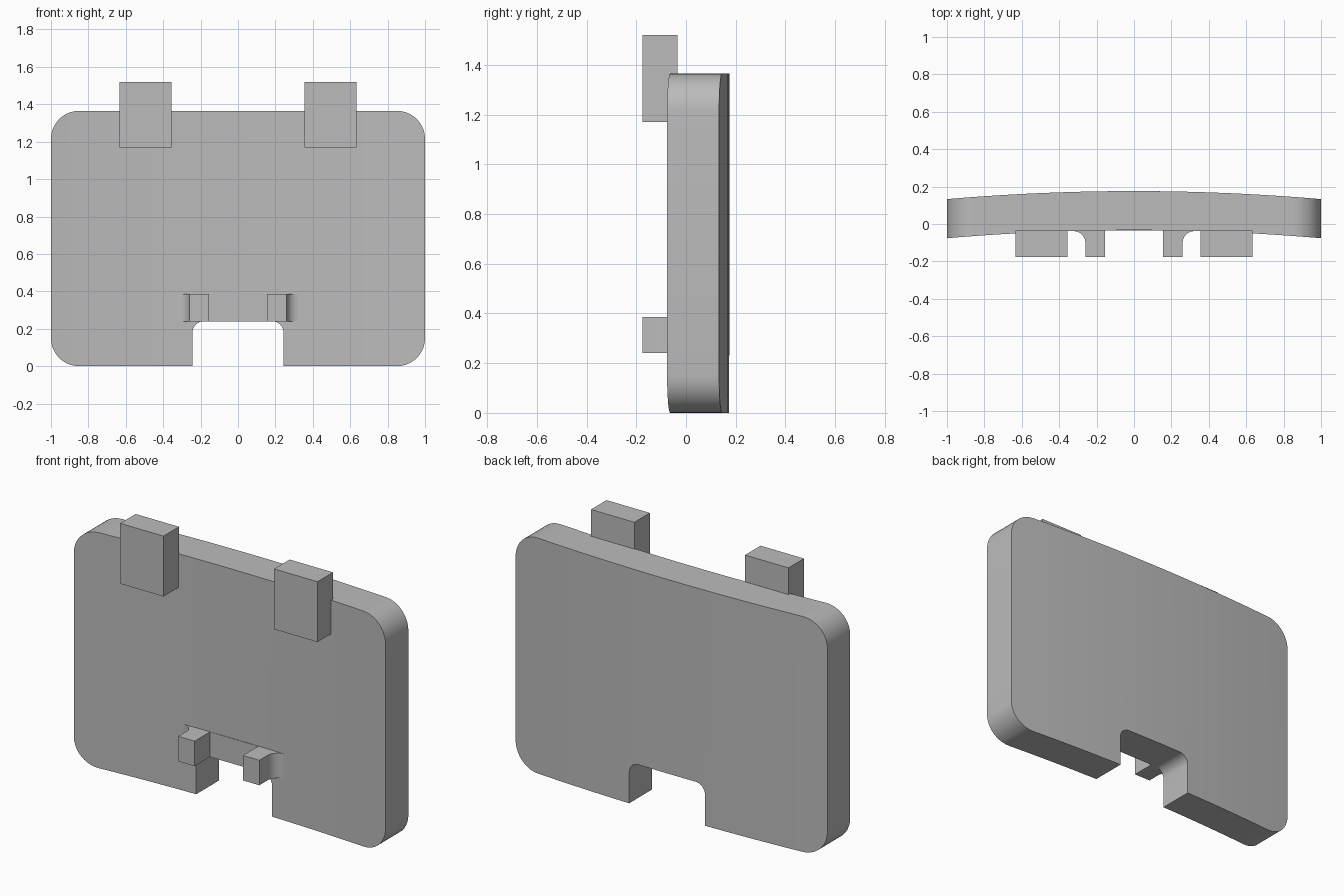
import bpy, bmesh
from math import radians, sin, cos, pi
from mathutils import Vector

if "Cube" in bpy.data.objects:
    bpy.data.objects.remove(bpy.data.objects["Cube"])

grey = bpy.data.materials.new("plain grey")
grey.use_nodes = True
colour = (0.5, 0.5, 0.5, 1)
grey.diffuse_color = colour
grey.node_tree.nodes["Principled BSDF"].inputs["Base Color"].default_value = colour


def arc(cx, cy, r, start, end, steps=8):
    angles = [radians(start + (end - start) * i / steps) for i in range(steps + 1)]
    return [(cx + r * cos(a), cy + r * sin(a)) for a in angles]


def mirrored(half):
    # Closed outline from its +x half
    return half + [(-x, v) for x, v in reversed(half)]


def finish(name, bm):
    bmesh.ops.recalc_face_normals(bm, faces=bm.faces)
    mesh = bpy.data.meshes.new(name)
    bm.to_mesh(mesh)
    bm.free()
    mesh.materials.append(grey)
    obj = bpy.data.objects.new(name, mesh)
    bpy.context.collection.objects.link(obj)
    bpy.ops.object.select_all(action='DESELECT')
    obj.select_set(True)
    bpy.context.view_layer.objects.active = obj
    bpy.ops.object.shade_smooth_by_angle(angle=radians(30))
    return obj


def extrude(bm, depth):
    new = bmesh.ops.extrude_face_region(bm, geom=bm.faces[:])["geom"]
    verts = [g for g in new if isinstance(g, bmesh.types.BMVert)]
    bmesh.ops.translate(bm, verts=verts, vec=depth)


def box(name, x0, x1, y0, y1, z0, z1):
    bm = bmesh.new()
    bmesh.ops.create_cube(bm, size=1)
    for v in bm.verts:
        v.co = ((x0 + x1) / 2 + v.co.x * (x1 - x0),
                (y0 + y1) / 2 + v.co.y * (y1 - y0),
                (z0 + z1) / 2 + v.co.z * (z1 - z0))
    return finish(name, bm)


# Curved plate with rounded corners and a notch in the lower edge
HEIGHT, CORNER, NOTCH, NOTCH_TOP, NOTCH_R = 1.365, 0.15, 0.243, 0.24, 0.06
FRONT, THICK, BOW = -0.033, 0.209, 0.043
half = arc(NOTCH - NOTCH_R, NOTCH_TOP - NOTCH_R, NOTCH_R, 90, 0)
half += [(NOTCH, 0)]
half += arc(1 - CORNER, CORNER, CORNER, -90, 0, 10)
half += arc(1 - CORNER, HEIGHT - CORNER, CORNER, 0, 90, 10)
bm = bmesh.new()
bm.faces.new([bm.verts.new((x, 0, z)) for x, z in mirrored(half)])
for i in range(-9, 10):
    bmesh.ops.bisect_plane(bm, geom=bm.verts[:] + bm.edges[:] + bm.faces[:],
                           plane_co=(i / 10, 0, 0), plane_no=(1, 0, 0))
extrude(bm, Vector((0, THICK, 0)))
for v in bm.verts:
    v.co.y += FRONT - BOW * v.co.x ** 2
finish("curved_plate", bm)

# Upper mounting blocks
for side, s in (("left", 1), ("right", -1)):
    xs = sorted((s * 0.355, s * 0.633))
    box("upper_block_" + side, *xs, -0.176, -0.034, 1.17, 1.52)

# Lower clip: two filleted prongs joined by a flush base
half = [(0.155, -0.036), (0.155, -0.176), (0.26, -0.176)]
half += arc(0.322, -0.1, 0.062, 180, 90)
half += [(0.322, -0.02)]
bm = bmesh.new()
bm.faces.new([bm.verts.new((x, y, 0.24)) for x, y in mirrored(half)])
extrude(bm, Vector((0, 0, 0.145)))
finish("lower_clip", bm)
